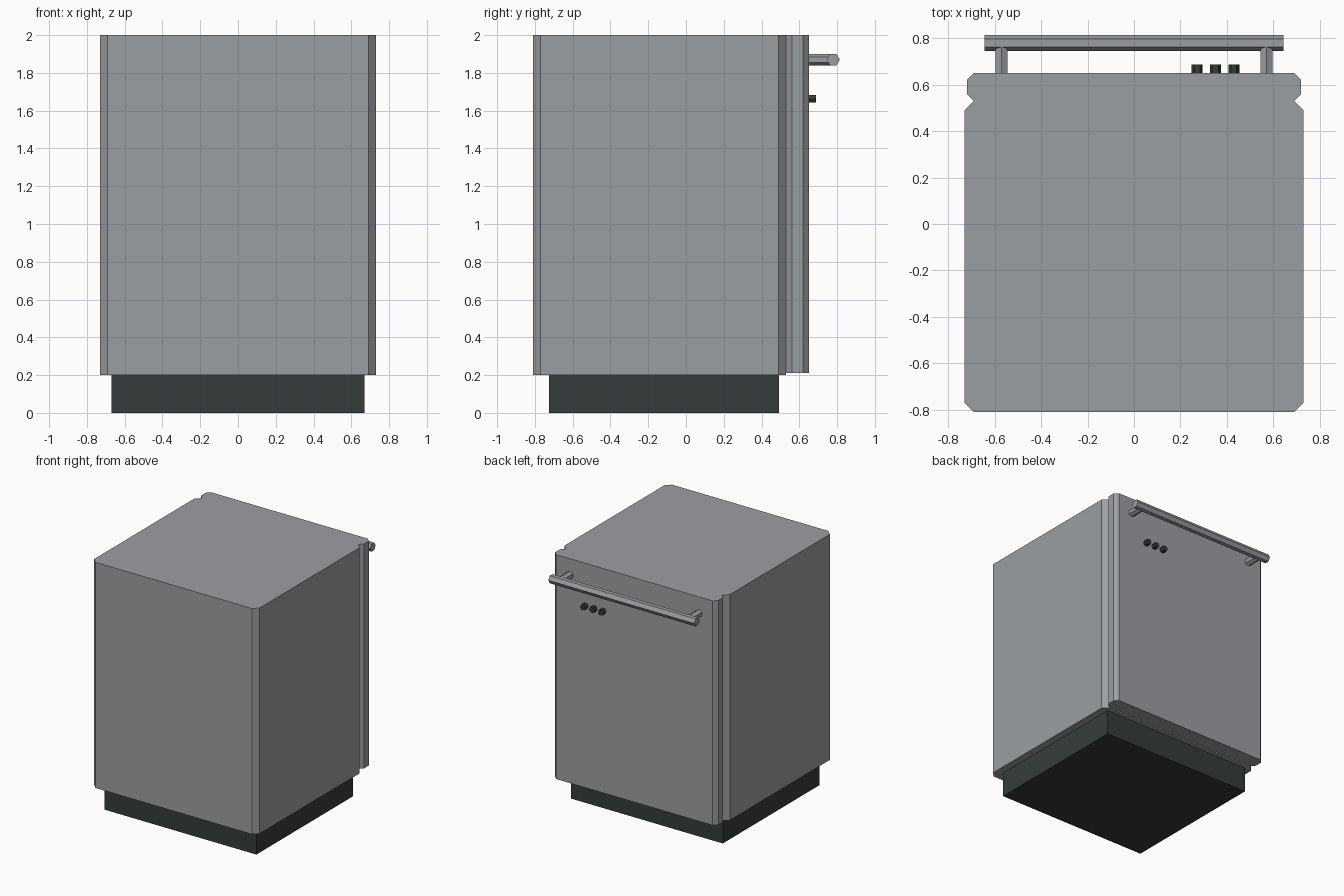
import bpy, bmesh, math
from mathutils import Matrix

if "Cube" in bpy.data.objects:
    bpy.data.objects.remove(bpy.data.objects["Cube"])


def material(name, rgb):
    m = bpy.data.materials.new(name)
    m.diffuse_color = (*rgb, 1)
    m.use_nodes = True
    m.node_tree.nodes["Principled BSDF"].inputs["Base Color"].default_value = m.diffuse_color
    return m


steel = material("brushed_steel_grey", (0.33, 0.345, 0.365))
dark = material("dark_charcoal", (0.036, 0.045, 0.044))


def finish(name, bm, mat):
    bmesh.ops.recalc_face_normals(bm, faces=bm.faces)
    me = bpy.data.meshes.new(name)
    bm.to_mesh(me)
    bm.free()
    me.materials.append(mat)
    ob = bpy.data.objects.new(name, me)
    bpy.context.collection.objects.link(ob)
    return ob


def prism(name, right_side, z0, z1, mat):
    """Extrude a plan outline, mirrored in x, from z0 to z1."""
    outline = right_side + [(-x, y) for x, y in reversed(right_side)]
    bm = bmesh.new()
    face = bm.faces.new([bm.verts.new((x, y, z0)) for x, y in outline])
    ext = bmesh.ops.extrude_face_region(bm, geom=[face])
    top = [v for v in ext["geom"] if isinstance(v, bmesh.types.BMVert)]
    bmesh.ops.translate(bm, verts=top, vec=(0, 0, z1 - z0))
    return finish(name, bm, mat)


def hex_bar(name, centre, radius, length, axis, spin, mat):
    """Six-sided bar along x or y; spin turns it about its own axis."""
    bm = bmesh.new()
    turn = Matrix.Rotation(math.pi / 2, 4, 'Y' if axis == 'X' else 'X')
    bmesh.ops.create_cone(bm, cap_ends=True, segments=6, radius1=radius,
                          radius2=radius, depth=length,
                          matrix=Matrix.Translation(centre) @ turn
                          @ Matrix.Rotation(spin, 4, 'Z'))
    return finish(name, bm, mat)


# Cabinet with chamfered vertical corners
prism("cabinet", [(0.69, -0.81), (0.73, -0.77), (0.73, 0.49), (0.69, 0.53)],
      0.2, 2.0, steel)
# Door, chamfered and hanging slightly above the cabinet bottom
prism("door", [(0.69, 0.53), (0.72, 0.56), (0.72, 0.62), (0.69, 0.65)],
      0.21, 2.0, steel)
# Recessed plinth
prism("plinth", [(0.67, -0.725), (0.67, 0.493)], 0.0, 0.2, dark)

# Handle bar (points toward +/-y) and two posts (points up and down)
hex_bar("handle_bar", (0, 0.78, 1.87), 0.0345, 1.288, 'X', math.pi / 2, steel)
for side, x in (("left", -0.57), ("right", 0.57)):
    hex_bar("handle_post_" + side, (x, 0.71, 1.87), 0.03, 0.13, 'Y',
            math.pi / 2, steel)

# Three control knobs (points sideways)
for i, x in enumerate((0.272, 0.351, 0.43)):
    hex_bar(f"knob_{i + 1}", (x, 0.665, 1.663), 0.024, 0.046, 'Y', 0, dark)

# Orient hexagons: put the intended corner on the intended axis
for ob in bpy.context.collection.objects:
    me = ob.data
    if ob.name.startswith("handle_bar"):
        pts, k, want = [v.co for v in me.vertices], 1, 0.0345
    elif ob.name.startswith("handle_post"):
        pts, k, want = [v.co for v in me.vertices], 2, 0.03
    elif ob.name.startswith("knob"):
        pts, k, want = [v.co for v in me.vertices], 0, 0.024
    else:
        continue
    span = max(p[k] for p in pts) - min(p[k] for p in pts)
    if span < 2 * want - 0.001:
        ax = 'X' if k == 1 else 'Y'
        c = sum(pts, pts[0] * 0) / len(pts)
        me.transform(Matrix.Translation(c) @ Matrix.Rotation(math.pi / 6, 4, ax)
                     @ Matrix.Translation(-c))
